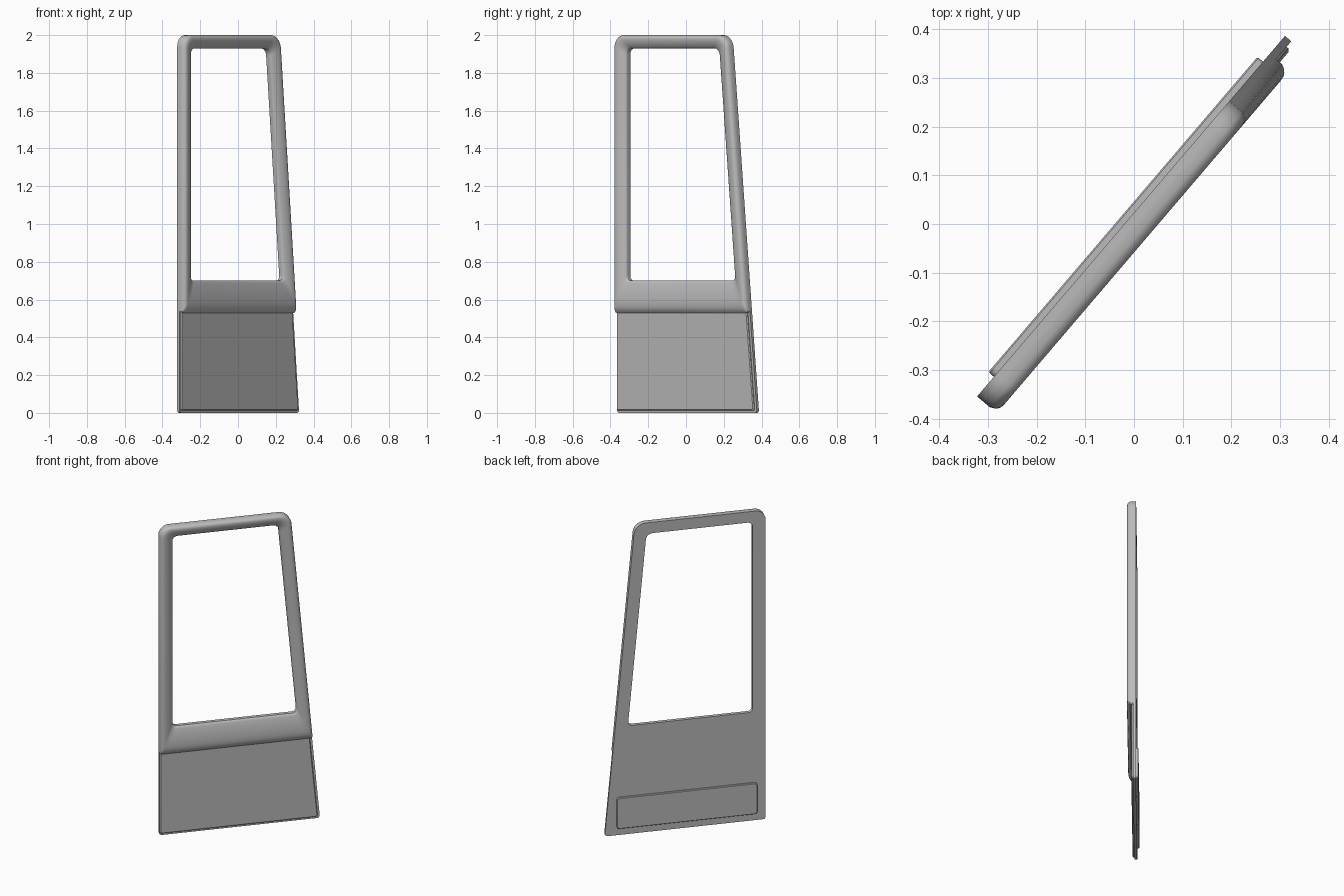
import bpy, bmesh, math
from mathutils import Vector

if "Cube" in bpy.data.objects:
    bpy.data.objects.remove(bpy.data.objects["Cube"])

ANGLE = math.radians(49.5)   # the door stands turned about z
BACK = 0.015                 # local y of the inner face

grey = bpy.data.materials.new("door_grey")
grey.use_nodes = True
grey.diffuse_color = (0.5, 0.5, 0.5, 1)
grey.node_tree.nodes["Principled BSDF"].inputs["Base Color"].default_value = (0.5, 0.5, 0.5, 1)


def slant(z):
    """Position of the sloping edge at height z."""
    return 0.496 - 0.0915 * z


def panel(left, bottom, top, inset=0.0):
    """Four corners, bottom left first, with one sloping side."""
    return [Vector(p) for p in ((left, bottom), (slant(bottom) - inset, bottom),
                                (slant(top) - inset, top), (left, top))]


def rounded(corners, radii, steps=5):
    """Outline with filleted corners."""
    out = []
    for i, c in enumerate(corners):
        a = (corners[i - 1] - c).normalized()
        b = (corners[(i + 1) % 4] - c).normalized()
        half = a.angle(b) / 2
        r = radii[i]
        start, end = c + a * r / math.tan(half), c + b * r / math.tan(half)
        centre = c + (a + b).normalized() * r / math.sin(half)
        for k in range(steps + 1):
            d = start.lerp(end, k / steps) - centre
            out.append(centre + d.normalized() * r)
    return out


def loft(name, rings, closed):
    """Skin (outline, depth) rings; closed makes a ring, else the ends are capped."""
    bm = bmesh.new()
    loops = [[bm.verts.new((p.x, -n, p.y)) for p in pts] for pts, n in rings]
    pairs = list(zip(loops, loops[1:]))
    if closed:
        pairs.append((loops[-1], loops[0]))
    else:
        bm.faces.new(loops[0])
        bm.faces.new(loops[-1])
    for a, b in pairs:
        for i in range(len(a)):
            j = (i + 1) % len(a)
            bm.faces.new((a[i], a[j], b[j], b[i]))
    bmesh.ops.recalc_face_normals(bm, faces=bm.faces)
    mesh = bpy.data.meshes.new(name)
    bm.to_mesh(mesh)
    bm.free()
    mesh.materials.append(grey)
    obj = bpy.data.objects.new(name, mesh)
    bpy.context.collection.objects.link(obj)
    obj.rotation_euler.z = ANGLE
    bpy.ops.object.select_all(action="DESELECT")
    obj.select_set(True)
    bpy.context.view_layer.objects.active = obj
    bpy.ops.object.shade_smooth_by_angle(angle=math.radians(30))
    return obj


def plate(name, corners, radius, back, front, bevel):
    """Rounded plate with a bevelled front edge."""
    centre = sum(corners, Vector((0, 0))) / 4
    small = [c - Vector((math.copysign(bevel, c.x - centre.x),
                         math.copysign(bevel, c.y - centre.y))) for c in corners]
    full = rounded(corners, [radius] * 4)
    loft(name, [(full, back), (full, front - math.copysign(bevel, front - back)),
                (rounded(small, [radius] * 4), front)], False)


window = panel(-0.40, 0.70, 1.93, 0.076)
window_radii = [0.025, 0.025, 0.04, 0.03]
hole = rounded(window, window_radii)

# Inner plate, full height with the window opening
outer = rounded(panel(-0.478, 0, 2), [0.015, 0.015, 0.07, 0.06])
loft("inner_plate", [(outer, -BACK), (outer, 0.002), (hole, 0.002), (hole, -BACK)], True)

# Window frame, rolled outward and sloping in to the opening
frame = panel(-0.478, 0.53, 2)
frame_radii = [0.012, 0.012, 0.07, 0.06]
profile = [(0, 0), (0, 0.019), (0.05, 0.027), (0.11, 0.033), (0.18, 0.0365), (0.28, 0.038),
           (0.42, 0.037), (0.58, 0.034), (0.75, 0.028), (0.92, 0.02), (0.97, 0.016),
           (1, 0.009), (1, 0)]
rings = []
for t, n in profile:
    corners = [a.lerp(b, t) for a, b in zip(frame, window)]
    radii = [a + (b - a) * t for a, b in zip(frame_radii, window_radii)]
    rings.append((rounded(corners, radii), n))
loft("window_frame", rings, True)

# Lower outer skin
plate("lower_skin", panel(-0.476, 0.012, 0.55, 0.014), 0.012, 0.0, 0.012, 0.005)

# Raised cover on the inner face
cover = [Vector(p) for p in ((-0.425, 0.045), (0.425, 0.045), (0.425, 0.245), (-0.425, 0.245))]
plate("inner_cover", cover, 0.015, -BACK + 0.002, -0.03, 0.003)
